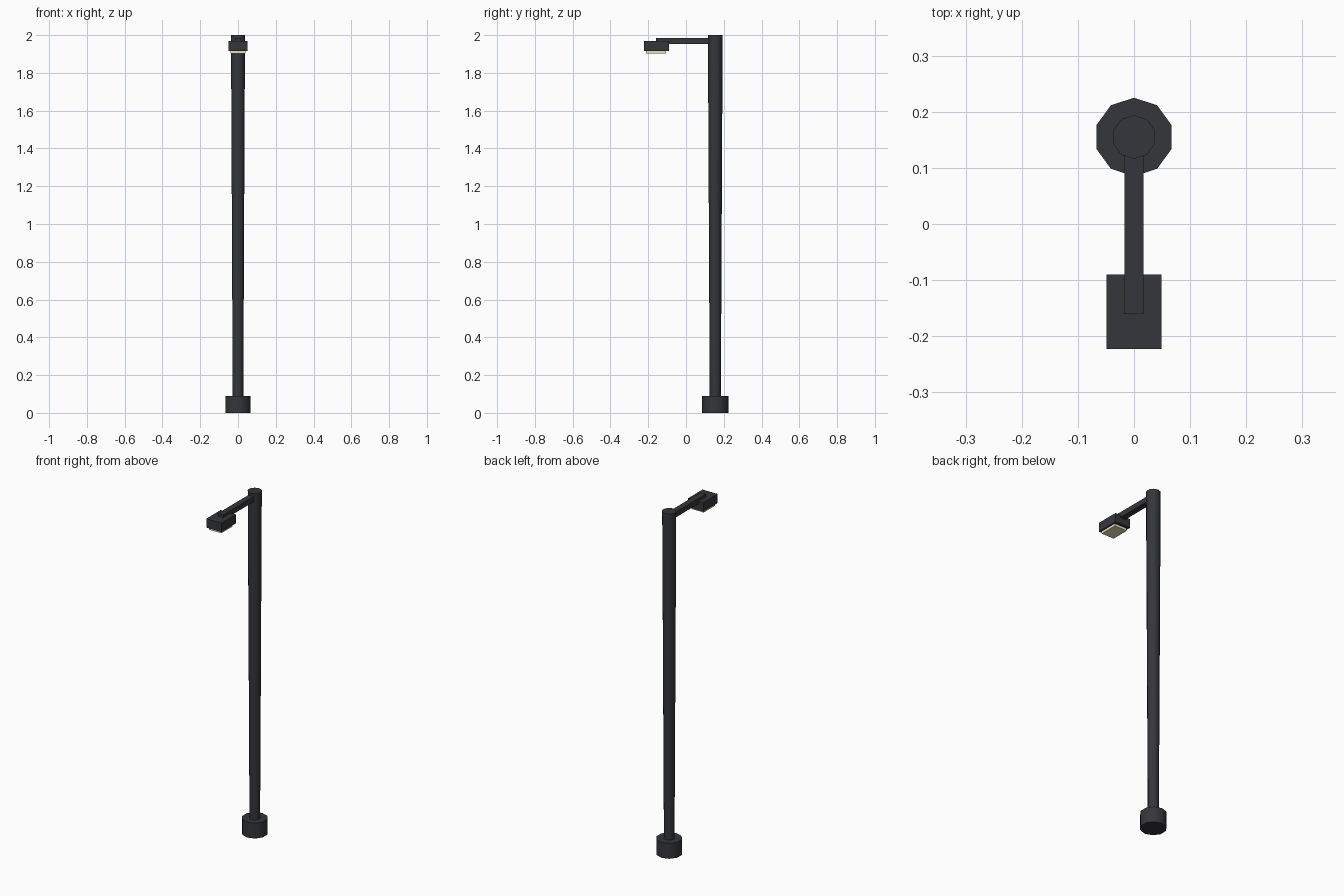
import bpy, math

if "Cube" in bpy.data.objects:
    bpy.data.objects.remove(bpy.data.objects["Cube"])

def material(name, color):
    m = bpy.data.materials.new(name)
    m.diffuse_color = color
    m.use_nodes = True
    m.node_tree.nodes["Principled BSDF"].inputs["Base Color"].default_value = m.diffuse_color
    return m

dark = material("dark_metal", (0.035, 0.037, 0.043, 1))
glow = material("warm_lens", (0.85, 0.75, 0.47, 1))

POLE_Y = 0.155

def post(name, r_bottom, r_top, z0, z1):
    # ten-sided column with a corner pointing along y
    bpy.ops.mesh.primitive_cone_add(vertices=10, radius1=r_bottom, radius2=r_top,
                                    depth=z1 - z0, location=(0, POLE_Y, (z0 + z1) / 2))
    ob = bpy.context.object
    ob.name = name
    ob.data.materials.append(dark)
    bpy.ops.object.shade_smooth_by_angle(angle=math.radians(40))
    return ob

def box(name, half_x, y0, y1, z0, z1, mat):
    bpy.ops.mesh.primitive_cube_add(size=1, location=(0, (y0 + y1) / 2, (z0 + z1) / 2))
    ob = bpy.context.object
    ob.name = name
    ob.scale = (2 * half_x, y1 - y0, z1 - z0)
    bpy.ops.object.transform_apply(location=False, rotation=False, scale=True)
    ob.data.materials.append(mat)
    return ob

# Footing and pole, slightly wider at the top
post("base", 0.07, 0.07, 0.0, 0.09)
post("pole", 0.029, 0.039, 0.0, 2.0)

# Arm reaching forward to the lamp head
box("arm", 0.017, -0.16, POLE_Y, 1.953, 1.984, dark)
box("lamp_head", 0.049, -0.223, -0.09, 1.916, 1.968, dark)
box("lamp_lens", 0.04, -0.211, -0.106, 1.902, 1.917, glow)
